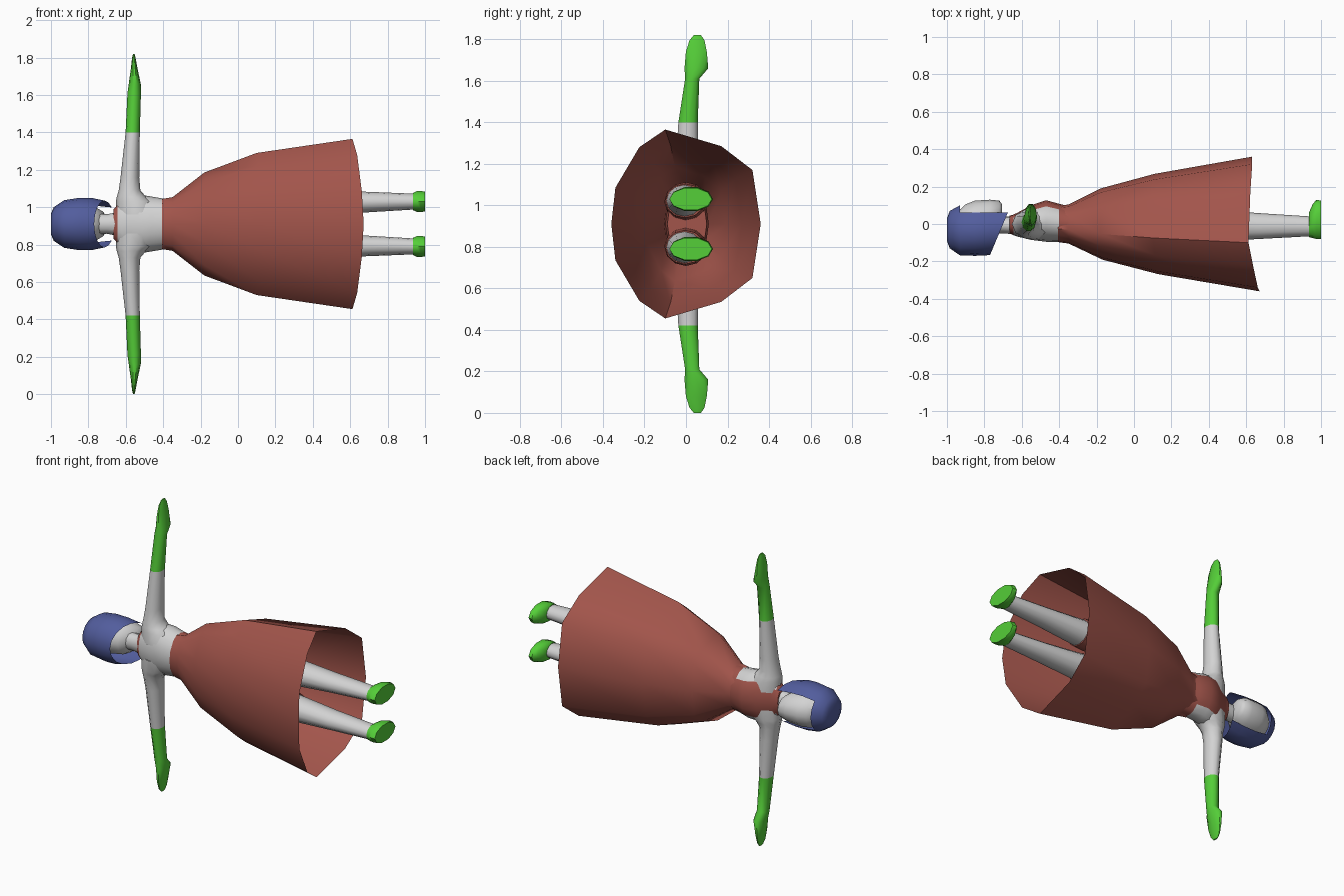
import bpy, bmesh, math

ZC = 0.91  # height of the figure's mirror plane


def mat(name, rgb):
    m = bpy.data.materials.new(name)
    m.diffuse_color = (*rgb, 1)
    return m


RED = mat("dress red", (0.36, 0.09, 0.07))
GREY = mat("pale grey", (0.65, 0.65, 0.65))
GREEN = mat("bright green", (0.09, 0.62, 0.04))
BLUE = mat("hair blue", (0.085, 0.11, 0.34))


def loft(name, rings, mats, rule=None, caps=True, drop=None, angle=50):
    """Skin a list of point rings; rule picks a material, drop removes faces."""
    bm = bmesh.new()
    vs = [[bm.verts.new(p) for p in r] for r in rings]
    n = len(vs[0])
    for a, b in zip(vs, vs[1:]):
        for i in range(n):
            j = (i + 1) % n
            bm.faces.new((a[i], a[j], b[j], b[i]))
    if caps:
        bm.faces.new(vs[0])
        bm.faces.new(vs[-1])
    bmesh.ops.recalc_face_normals(bm, faces=bm.faces)
    if drop:
        gone = [f for f in bm.faces if drop(f.calc_center_median())]
        bmesh.ops.delete(bm, geom=gone, context='FACES')
    if rule:
        for f in bm.faces:
            f.material_index = rule(f.calc_center_median())
    me = bpy.data.meshes.new(name)
    bm.to_mesh(me)
    bm.free()
    ob = bpy.data.objects.new(name, me)
    bpy.context.collection.objects.link(ob)
    for m in mats:
        me.materials.append(m)
    bpy.ops.object.select_all(action='DESELECT')
    ob.select_set(True)
    bpy.context.view_layer.objects.active = ob
    bpy.ops.object.shade_smooth_by_angle(angle=math.radians(angle))
    return ob


def xring(x, y0, y1, rz, dz=0, n=12, slant=0):
    """Ellipse across the body axis, spanning y0..y1."""
    out = []
    for i in range(n):
        t = 2 * math.pi * i / n
        y = (y0 + y1) / 2 + (y1 - y0) / 2 * math.cos(t)
        out.append((x + slant * y, y, ZC + dz + rz * math.sin(t)))
    return out


def zring(s, d, xc, yc, rx, ry, n=10):
    """Ellipse across an arm, at distance d from the mirror plane."""
    return [(xc + rx * math.cos(2 * math.pi * i / n),
             yc + ry * math.sin(2 * math.pi * i / n), ZC + s * d) for i in range(n)]


# Skirt: twelve-sided open bell with an uneven hem (y, half width, hem offset)
half = [(0.36, 0, 0.02), (0.32, 0.26, 0.02), (0.17, 0.375, 0.01), (-0.1, 0.455, 0),
        (-0.225, 0.37, 0.025), (-0.34, 0.175, 0.05), (-0.36, 0, 0.06)]
hem = half + [(y, -z, o) for y, z, o in half[-2:0:-1]]
skirt = []
for x, ky, kz, ko in [(-0.405, 0.27, 0.295, 0), (-0.35, 0.29, 0.315, 0),
                      (-0.18, 0.53, 0.605, 0.2), (0.1, 0.745, 0.835, 0.5), (0.612, 1, 1, 1)]:
    skirt.append([(x + o * ko, y * ky, ZC + z * kz) for y, z, o in hem])
loft("skirt", skirt, [RED], caps=False)


# Torso: pale back and sides, red chest panel and collar
def torso_rule(c):
    chest = c.y > 0.035 and abs(c.z - ZC) < 0.105
    return 1 if c.x > -0.4 or c.x < -0.645 or chest else 0


loft("torso", [xring(*r, n=16) for r in [
    (-0.35, -0.095, 0.095, 0.135), (-0.40, -0.095, 0.108, 0.136),
    (-0.47, -0.095, 0.127, 0.148), (-0.55, -0.085, 0.10, 0.16),
    (-0.62, -0.068, 0.062, 0.13), (-0.645, -0.06, 0.05, 0.10),
    (-0.665, -0.05, 0.045, 0.08)]], [GREY, RED], torso_rule)

# Neck and head
loft("neck", [xring(-0.64, -0.055, 0.04, 0.065), xring(-0.70, -0.05, 0.04, 0.052),
              xring(-0.78, -0.05, 0.04, 0.055)], [GREY])
loft("head", [xring(*r) for r in [
    (-0.705, 0.03, 0.105, 0.035), (-0.72, -0.02, 0.125, 0.065),
    (-0.77, -0.09, 0.13, 0.095), (-0.85, -0.11, 0.125, 0.104),
    (-0.90, -0.11, 0.105, 0.10), (-0.95, -0.08, 0.06, 0.07)]], [GREY])

# Hair: slanted cap with an opening for the face
loft("hair", [xring(*r[:4], n=16, slant=r[4]) for r in [
    (-1.0, -0.09, 0.03, 0.055, 0), (-0.985, -0.13, 0.07, 0.09, 0),
    (-0.93, -0.168, 0.10, 0.127, 0), (-0.85, -0.17, 0.10, 0.14, 0),
    (-0.77, -0.168, 0.10, 0.138, 0.15), (-0.70, -0.165, 0.10, 0.125, 0.42)]],
    [BLUE], drop=lambda c: c.x > -0.69 - 0.225 and c.y > 0.055 and abs(c.z - ZC) < 0.1
    or (c.x > -0.76 and abs(c.z - ZC) < 0.03 and abs(c.y + 0.03) < 0.06))

# Hips under the skirt
loft("hips", [xring(-0.38, -0.085, 0.085, 0.12), xring(-0.12, -0.10, 0.11, 0.17),
              xring(0.12, -0.10, 0.11, 0.195), xring(0.2, -0.09, 0.10, 0.19)], [RED])

for s, side in ((1, "upper"), (-1, "lower")):
    # Arm with a glove and flat hand
    loft(side + "_arm", [zring(s, *r) for r in [
        (0.05, -0.54, 0.0, 0.11, 0.085), (0.12, -0.555, 0.0, 0.098, 0.08),
        (0.145, -0.57, 0.0, 0.078, 0.073), (0.18, -0.58, 0.0, 0.058, 0.066),
        (0.25, -0.578, 0.005, 0.05, 0.06), (0.49, -0.563, 0.01, 0.038, 0.049),
        (0.70, -0.555, 0.03, 0.036, 0.036), (0.75, -0.552, 0.05, 0.032, 0.06),
        (0.83, -0.555, 0.05, 0.018, 0.053), (0.885, -0.557, 0.053, 0.010, 0.038),
        (0.91, -0.557, 0.055, 0.004, 0.018)]], [GREY, GREEN],
        lambda c: int(abs(c.z - ZC) > 0.49))

    # Short trouser leg, bare leg and shoe
    loft(side + "_shorts", [xring(0.1, -0.105, 0.105, 0.094, s * 0.108),
                            xring(0.40, -0.10, 0.09, 0.082, s * 0.112)], [RED])
    loft(side + "_leg", [xring(0.38, -0.095, 0.08, 0.077, s * 0.112),
                         xring(0.67, -0.08, 0.058, 0.056, s * 0.117),
                         xring(0.95, -0.065, 0.04, 0.042, s * 0.12)], [GREY])
    loft(side + "_shoe", [xring(*r, s * 0.12, n=10) for r in [
        (0.935, -0.07, 0.06, 0.048), (0.955, -0.075, 0.105, 0.058),
        (0.975, -0.08, 0.13, 0.06), (1.0, -0.08, 0.125, 0.055)]], [GREEN])
